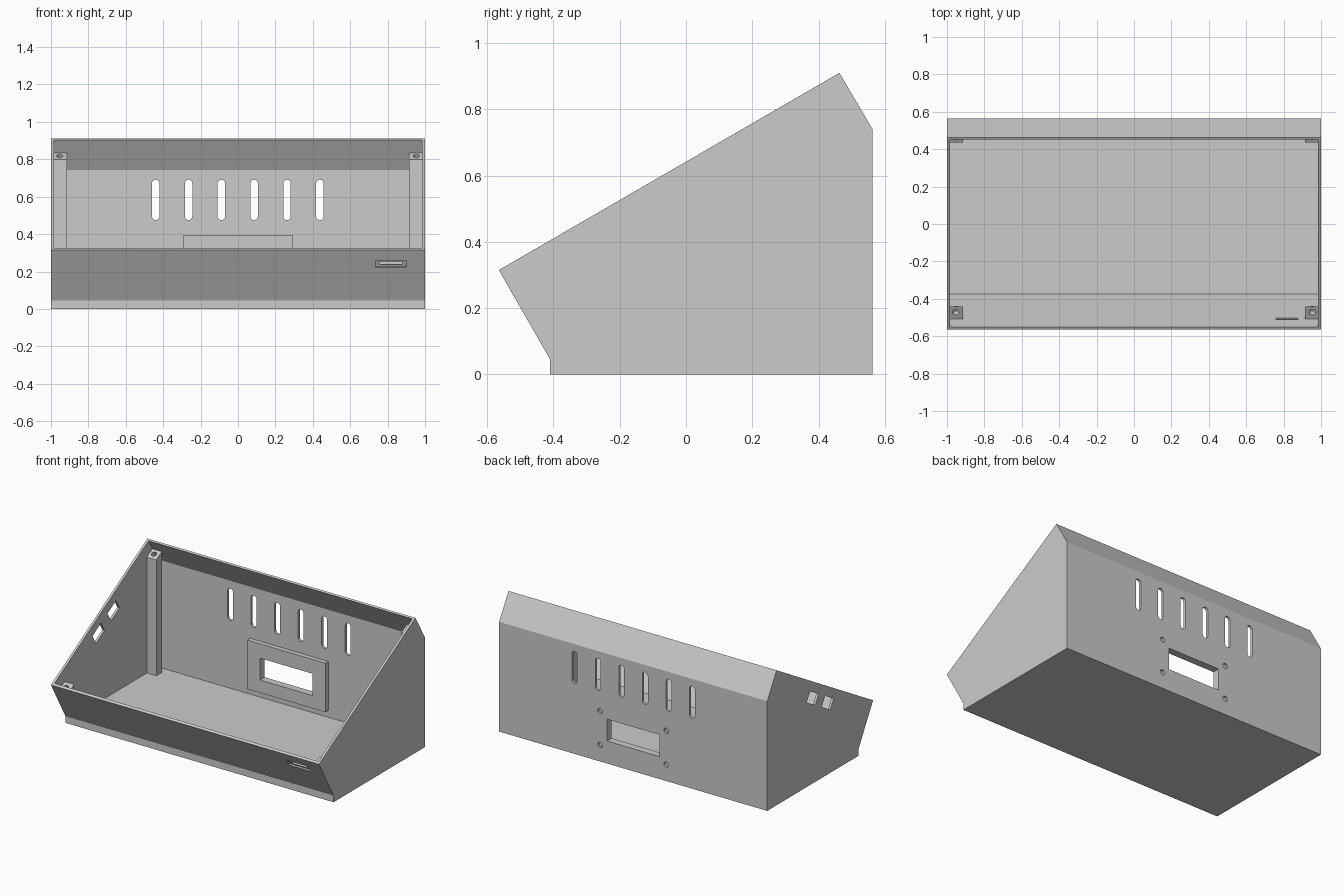
import bpy, bmesh, math
from mathutils import Matrix, Vector, geometry

if "Cube" in bpy.data.objects:
    bpy.data.objects.remove(bpy.data.objects["Cube"])

grey = bpy.data.materials.new("plain grey")
grey.use_nodes = True
grey.diffuse_color = (0.6, 0.6, 0.6, 1)
grey.node_tree.nodes["Principled BSDF"].inputs["Base Color"].default_value = (0.6, 0.6, 0.6, 1)

# Orientations for flat outlines
SIDE = Matrix(((0, 0, 1), (1, 0, 0), (0, 1, 0))).to_4x4()   # outline in y, z
TILT = SIDE @ Matrix.Rotation(math.radians(30), 4, "Z")     # same, turned with the slope
BACK = Matrix.Rotation(math.radians(90), 4, "X")            # outline in x, z, depth to the front
RIM = Matrix.Rotation(math.radians(30), 4, "X")             # along the sloped opening
FRONT = Matrix.Rotation(math.radians(120), 4, "X")          # along the sloped front


def place(turn, centre, outline, depth=0):
    move = Matrix.Translation(Vector(centre)) @ turn
    return [move @ Vector((a, b, depth)) for a, b in outline]


def fill(bm, outline, holes=()):
    """Flat face, with holes where given."""
    loops = [outline, *holes]
    verts = [bm.verts.new(p) for loop in loops for p in loop]
    if not holes:
        bm.faces.new(verts)
        return
    for tri in geometry.tessellate_polygon(loops):
        bm.faces.new([verts[i] for i in tri])


def tunnel(bm, a, b):
    """Band of quads between two rings."""
    for i in range(len(a)):
        j = (i + 1) % len(a)
        bm.faces.new([bm.verts.new(p) for p in (a[i], a[j], b[j], b[i])])


def finish(name, bm):
    bmesh.ops.remove_doubles(bm, verts=bm.verts, dist=0.0001)
    bmesh.ops.recalc_face_normals(bm, faces=bm.faces)
    mesh = bpy.data.meshes.new(name)
    bm.to_mesh(mesh)
    bm.free()
    mesh.materials.append(grey)
    obj = bpy.data.objects.new(name, mesh)
    bpy.context.scene.collection.objects.link(obj)


def rect(w, h):
    return [(-w / 2, -h / 2), (w / 2, -h / 2), (w / 2, h / 2), (-w / 2, h / 2)]


def circle(r, steps=24):
    return [(r * math.cos(2 * math.pi * i / steps), r * math.sin(2 * math.pi * i / steps))
            for i in range(steps)]


def capsule(r, half, steps=12):
    """Circle whose halves are pulled apart."""
    pts = []
    for shift, start in ((half, 0), (-half, math.pi)):
        for i in range(steps + 1):
            a = start + math.pi * i / steps
            pts.append((r * math.cos(a), r * math.sin(a) + shift))
    return pts


# Case profiles from the front rim, under the floor, to the back rim
OUTER = [(-0.565, 0.315), (-0.41, 0.045), (-0.41, 0), (0.563, 0), (0.563, 0.74), (0.463, 0.91)]
INNER = [(-0.5494, 0.324), (-0.373, 0.018), (0.546, 0.018), (0.546, 0.743), (0.4517, 0.9035)]
HALF, HALF_IN, BACK_WALL = 1, 0.984, 0.017
bm = bmesh.new()

# Ventilation slots and connector window through the back
back_shapes = [(capsule(0.02, 0.088), (-0.44 + 0.1755 * i, 0.563, 0.583)) for i in range(6)]
back_shapes.append((rect(0.39, 0.147), (0, 0.563, 0.225)))
back_out = [place(BACK, c, s) for s, c in back_shapes]
back_in = [place(BACK, c, s, BACK_WALL) for s, c in back_shapes]
for a, b in zip(back_out, back_in):
    tunnel(bm, a, b)

# Blind screw holes around the window
for x in (-0.247, 0.247):
    for z in (0.111, 0.339):
        mouth = place(BACK, (x, 0.563, z), circle(0.018))
        end = place(BACK, (x, 0.563, z), circle(0.018), 0.03)
        tunnel(bm, mouth, end)
        fill(bm, end)
        back_out.append(mouth)

# Recessed slot in the sloping front
spot = (0.818, -0.522, 0.24)
recess = place(FRONT, spot, rect(0.165, 0.044))
ledge = place(FRONT, spot, rect(0.165, 0.044), -0.009)
slot = place(FRONT, spot, rect(0.115, 0.018), -0.009)
slot_in = place(FRONT, spot, rect(0.115, 0.018), -0.0183)
tunnel(bm, recess, ledge)
fill(bm, ledge, [slot])
tunnel(bm, slot, slot_in)

# Two tilted holes in the right side
side_spots = [(0, 0.079, 0.575), (0, -0.081, 0.483)]
side_out = [place(TILT, c, rect(0.105, 0.072), -HALF) for c in side_spots]
side_in = [place(TILT, c, rect(0.105, 0.072), -HALF_IN) for c in side_spots]
for a, b in zip(side_out, side_in):
    tunnel(bm, a, b)

# Outer and inner skins: strips along the profile, then the two ends
for profile, w, holes, end_holes in ((OUTER, HALF, {0: [recess], 3: back_out}, side_out),
                                     (INNER, HALF_IN, {0: [slot_in], 2: back_in}, side_in)):
    for i, (p, q) in enumerate(zip(profile, profile[1:])):
        strip = [Vector(v) for v in ((-w, *p), (w, *p), (w, *q), (-w, *q))]
        fill(bm, strip, holes.get(i, ()))
    fill(bm, place(SIDE, (0, 0, 0), profile, w))
    fill(bm, place(SIDE, (0, 0, 0), profile, -w), end_holes)

# Rim around the open top
rims = [[Vector(v) for v in ((-w, *p[0]), (w, *p[0]), (w, *p[-1]), (-w, *p[-1]))]
        for p, w in ((OUTER, HALF), (INNER, HALF_IN))]
tunnel(bm, *rims)
finish("case", bm)

# Raised frame around the window, inside the back wall
bm = bmesh.new()
edges, windows = [], []
for y in (0.514, 0.548):
    edges.append(place(BACK, (0, y, 0.23), rect(0.585, 0.33)))
    windows.append(place(BACK, (0, y, 0.225), rect(0.39, 0.147)))
    fill(bm, edges[-1], [windows[-1]])
tunnel(bm, *edges)
tunnel(bm, *windows)
finish("connector_frame", bm)

# Corner posts with sloped tops and screw holes; foot heights sit inside floor or front wall
posts = (("back", 0.435, 0.498, 0.01, 0.01, 0.465), ("front", -0.44, -0.515, 0.12, 0.245, -0.472))
for side, sx in (("left", 1), ("right", -1)):
    for end, y0, y1, foot0, foot1, bore_y in posts:
        bm = bmesh.new()
        x0, x1 = sx * 0.914, sx * 0.989
        plan = [(x0, y0), (x1, y0), (x1, y1), (x0, y1)]
        top = [Vector((x, y, 0.548 + 0.5774 * y)) for x, y in plan]
        foot = [Vector((x, y, foot0 if y == y0 else foot1)) for x, y in plan]
        centre = (sx * 0.953, bore_y, 0.548 + 0.5774 * bore_y)
        mouth = place(RIM, centre, circle(0.017))
        bottom = place(RIM, centre, circle(0.017), -0.04)
        fill(bm, top, [mouth])
        tunnel(bm, top, foot)
        fill(bm, foot)
        tunnel(bm, mouth, bottom)
        fill(bm, bottom)
        finish(f"{end}_{side}_post", bm)
